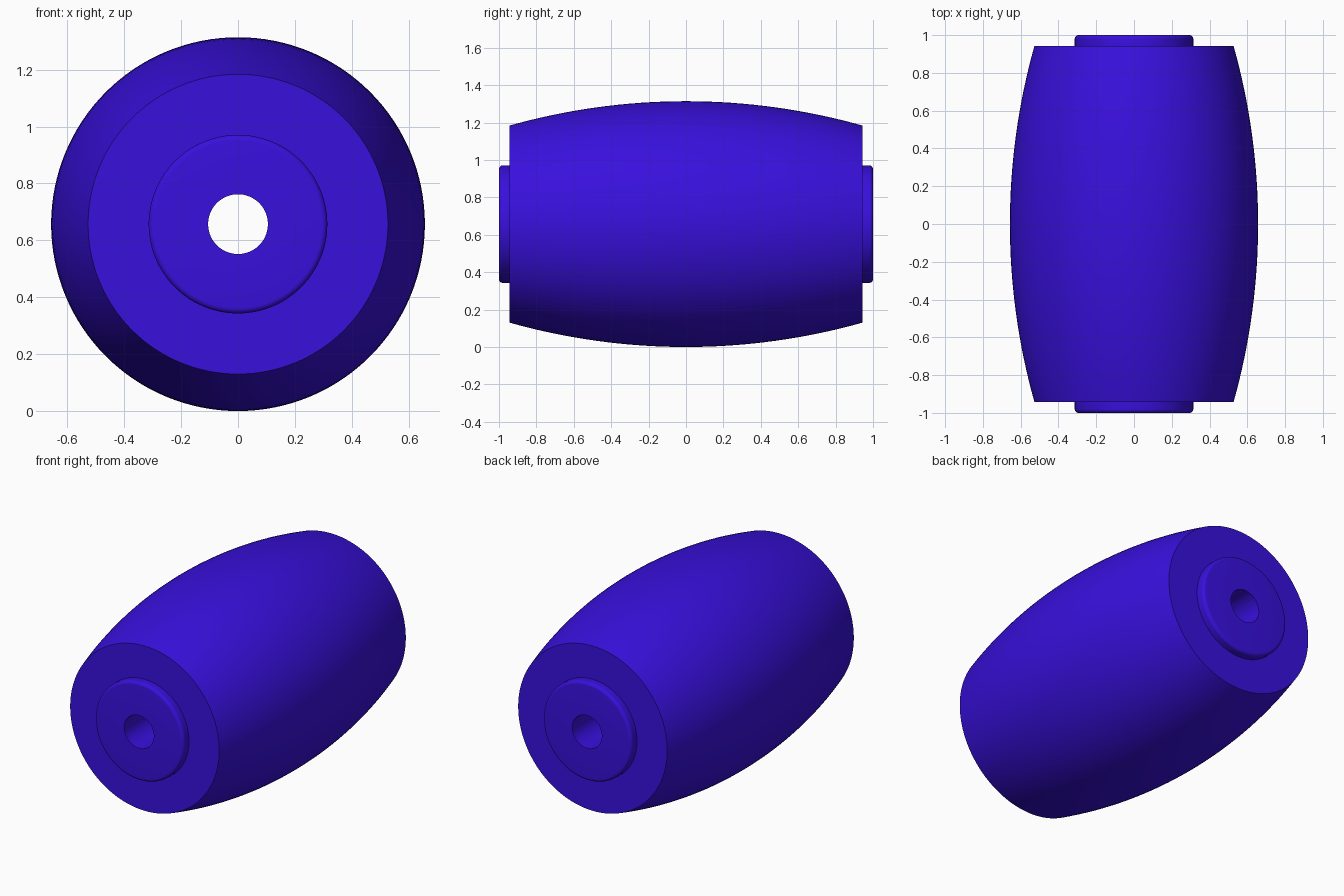
import bpy, bmesh, math
from mathutils import Matrix, Vector

if "Cube" in bpy.data.objects:
    bpy.data.objects.remove(bpy.data.objects["Cube"])

SEGMENTS = 128
MAX_R, END_R, HUB_R, BORE_R = 0.657, 0.527, 0.314, 0.105
BODY_Y, HUB_Y, FILLET = 0.943, 1.0, 0.02

# Barrel-shaped side: circular arc through both end rims
sag = MAX_R - END_R
arc_r = (BODY_Y ** 2 + sag ** 2) / (2 * sag)
arc_a = math.asin(BODY_Y / arc_r)
N = 32
barrel = []
for i in range(N + 1):
    a = -arc_a + 2 * arc_a * i / N
    barrel.append((MAX_R - arc_r + arc_r * math.cos(a), arc_r * math.sin(a)))

# Raised hub with rounded rim, from body face inward to the bore
hub = [(HUB_R, BODY_Y)]
for i in range(7):
    a = math.pi / 2 * i / 6
    hub.append((HUB_R - FILLET + FILLET * math.cos(a),
                HUB_Y - FILLET + FILLET * math.sin(a)))
hub.append((BORE_R, HUB_Y))
mirrored_hub = [(r, -y) for r, y in reversed(hub)]

profile = mirrored_hub + barrel + hub

# Spin the closed profile around the y axis
bm = bmesh.new()
rings = []
for s in range(SEGMENTS):
    t = 2 * math.pi * s / SEGMENTS
    rings.append([bm.verts.new((r * math.cos(t), y, MAX_R + r * math.sin(t)))
                  for r, y in profile])
for s in range(SEGMENTS):
    a, b = rings[s], rings[(s + 1) % SEGMENTS]
    for i in range(len(profile)):
        j = (i + 1) % len(profile)
        bm.faces.new((a[i], a[j], b[j], b[i]))
bmesh.ops.recalc_face_normals(bm, faces=bm.faces)
mesh = bpy.data.meshes.new("barrel_roller")
bm.to_mesh(mesh)
bm.free()

roller = bpy.data.objects.new("barrel_roller", mesh)
bpy.context.collection.objects.link(roller)

# Blue finish
mat = bpy.data.materials.new("blue")
mat.diffuse_color = (0.04, 0.005, 0.72, 1.0)
mat.use_nodes = True
mat.node_tree.nodes["Principled BSDF"].inputs["Base Color"].default_value = mat.diffuse_color
mesh.materials.append(mat)

bpy.context.view_layer.objects.active = roller
roller.select_set(True)
bpy.ops.object.shade_smooth_by_angle(angle=math.radians(30))
